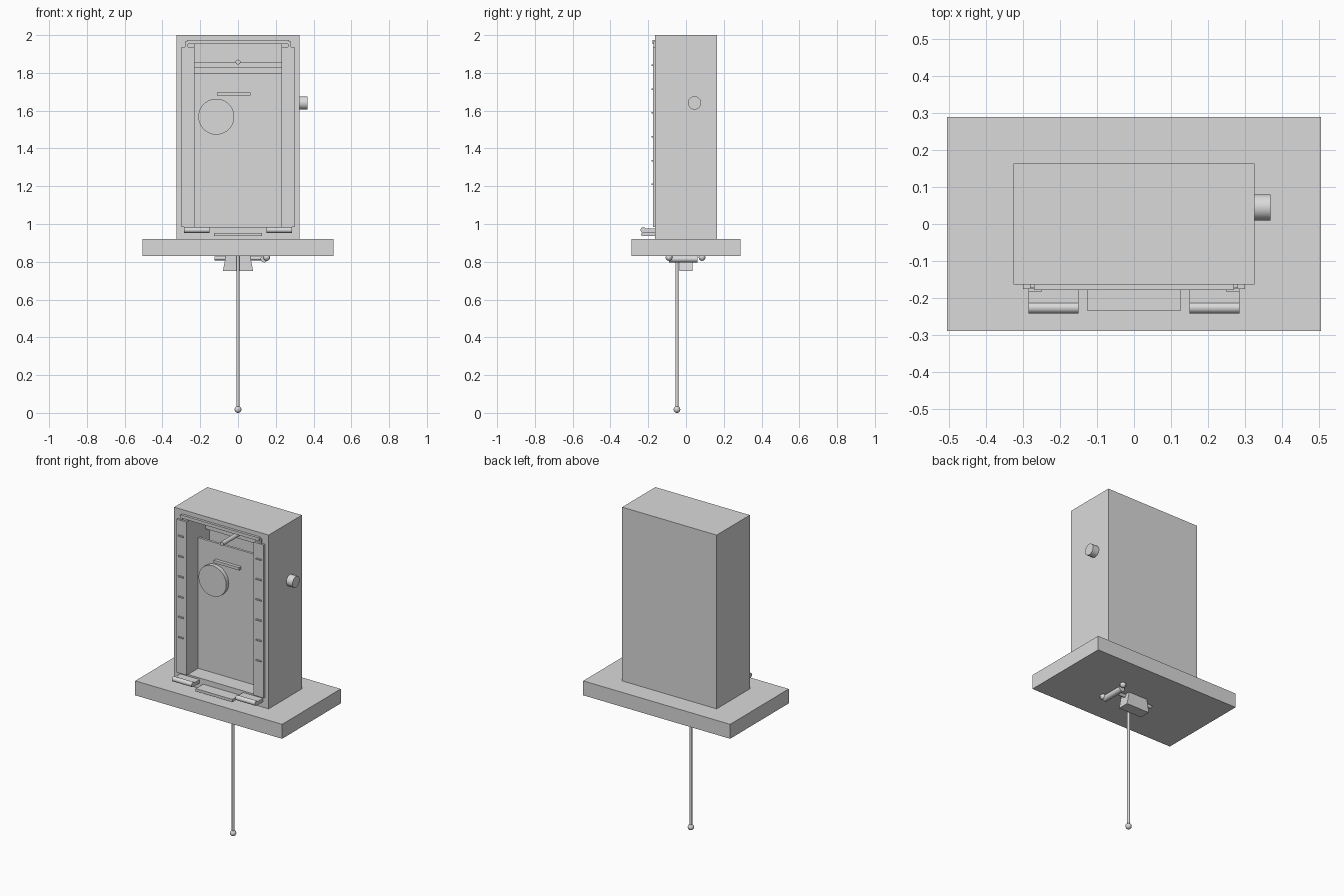
import bpy, bmesh, math
from mathutils import Vector

if "Cube" in bpy.data.objects:
    bpy.data.objects.remove(bpy.data.objects["Cube"])

grey = bpy.data.materials.new("light_grey")
grey.diffuse_color = (0.70, 0.70, 0.70, 1)
grey.use_nodes = True
grey.node_tree.nodes["Principled BSDF"].inputs["Base Color"].default_value = grey.diffuse_color


def finish(name, bm):
    bmesh.ops.recalc_face_normals(bm, faces=bm.faces)
    me = bpy.data.meshes.new(name)
    bm.to_mesh(me)
    bm.free()
    me.materials.append(grey)
    ob = bpy.data.objects.new(name, me)
    bpy.context.collection.objects.link(ob)
    return ob


def smooth(ob):
    bpy.ops.object.select_all(action='DESELECT')
    bpy.context.view_layer.objects.active = ob
    ob.select_set(True)
    bpy.ops.object.shade_smooth_by_angle(angle=math.radians(35))
    return ob


def box(name, x0, x1, y0, y1, z0, z1):
    bm = bmesh.new()
    bmesh.ops.create_cube(bm, size=1)
    for v in bm.verts:
        v.co = Vector(((x0 + x1) / 2 + v.co.x * (x1 - x0),
                       (y0 + y1) / 2 + v.co.y * (y1 - y0),
                       (z0 + z1) / 2 + v.co.z * (z1 - z0)))
    return finish(name, bm)


def rod(name, a, b, r, seg=32):
    a, b = Vector(a), Vector(b)
    bm = bmesh.new()
    bmesh.ops.create_cone(bm, cap_ends=True, segments=seg, radius1=r, radius2=r,
                          depth=(b - a).length)
    turn = (b - a).to_track_quat('Z', 'Y')
    for v in bm.verts:
        v.co = turn @ v.co + (a + b) / 2
    return smooth(finish(name, bm))


def ball(name, c, r):
    bm = bmesh.new()
    bmesh.ops.create_uvsphere(bm, u_segments=24, v_segments=12, radius=r)
    bmesh.ops.translate(bm, verts=bm.verts, vec=c)
    return smooth(finish(name, bm))


def prism(name, profile, axis, lo, hi):
    """Extrude a 2D profile along axis 0 (x) or 1 (y)."""
    bm = bmesh.new()
    place = (lambda p, t: (t, p[0], p[1])) if axis == 0 else (lambda p, t: (p[0], t, p[1]))
    f = bm.faces.new([bm.verts.new(place(p, lo)) for p in profile])
    ext = bmesh.ops.extrude_face_region(bm, geom=[f])
    step = Vector((hi - lo, 0, 0)) if axis == 0 else Vector((0, hi - lo, 0))
    bmesh.ops.translate(bm, verts=[g for g in ext['geom'] if isinstance(g, bmesh.types.BMVert)],
                        vec=step)
    return finish(name, bm)


# Base slab and hollow case: a thin back panel with a deeper gap above and behind it
PANEL = -.062
box("base", -.505, .505, -.288, .288, .83, .92)
case = box("case", -.325, .325, -.163, .163, .92, 2.0)
cutter = prism("recess_cutter",
               [(-.3, .985), (PANEL, .985), (PANEL, 1.797), (PANEL + .015, 1.797),
                (PANEL + .015, 1.65), (.05, 1.65), (.05, 1.955), (-.3, 1.955)],
               0, -.23, .23)
cutter.hide_render = True
cutter.hide_viewport = True
cut = case.modifiers.new("recess", 'BOOLEAN')
cut.operation = 'DIFFERENCE'
cut.solver = 'EXACT'
cut.object = cutter

# Front trim: rails with ticks, top strip, lever feet, centre tray
for side, s in (("left", -1), ("right", 1)):
    def sided(name, a, b, *rest):
        return box(f"{side}_{name}", min(s * a, s * b), max(s * a, s * b), *rest)
    sided("rail", .23, .30, -.176, -.163, .985, 1.937)
    for i in range(6):
        z = 1.84 - i * .126
        sided(f"tick_{i}", .25, .285, -.183, -.176, z - .004, z + .004)
    sided("lever_plate", .15, .285, -.225, -.163, .953, .975)
    rod(f"{side}_lever_roll", (s * .15, -.226, .968), (s * .285, -.226, .968), .015)
    sided("strip_end", .265, .28, -.172, -.163, 1.937, 1.965)
box("top_strip", -.27, .27, -.178, -.163, 1.953, 1.973)
box("tray", -.126, .126, -.235, -.163, .936, .953)

# Recess details
box("slot_bar", -.23, .23, .01, .05, 1.825, 1.857)
rod("hanger_peg", (0, -.16, 1.857), (0, .05, 1.857), .013)
rod("dial", (-.115, -.087, 1.568), (-.115, PANEL, 1.568), .095, 64)
box("dial_bar", -.11, .065, -.082, PANEL, 1.68, 1.697)

# Side knob
rod("side_knob", (.325, .045, 1.641), (.368, .045, 1.641), .035)

# Underside mechanism: flared block, cross bar, roller with ball ends
prism("flared_block", [(-.065, .83), (.065, .83), (.08, .75), (-.08, .75)], 1, -.035, .035)
rod("cross_bar", (-.125, 0, .818), (.15, 0, .818), .010)
rod("roller", (.138, -.09, .815), (.138, .06, .815), .018)
for i, y in enumerate((-.09, .085)):
    ball(f"roller_ball_{i}", (.152, y, .823), .018)

# Pendulum
rod("pendulum_rod", (0, -.048, .02), (0, -.048, .83), .008, 20)
ball("pendulum_ball", (0, -.048, .018), .018)
